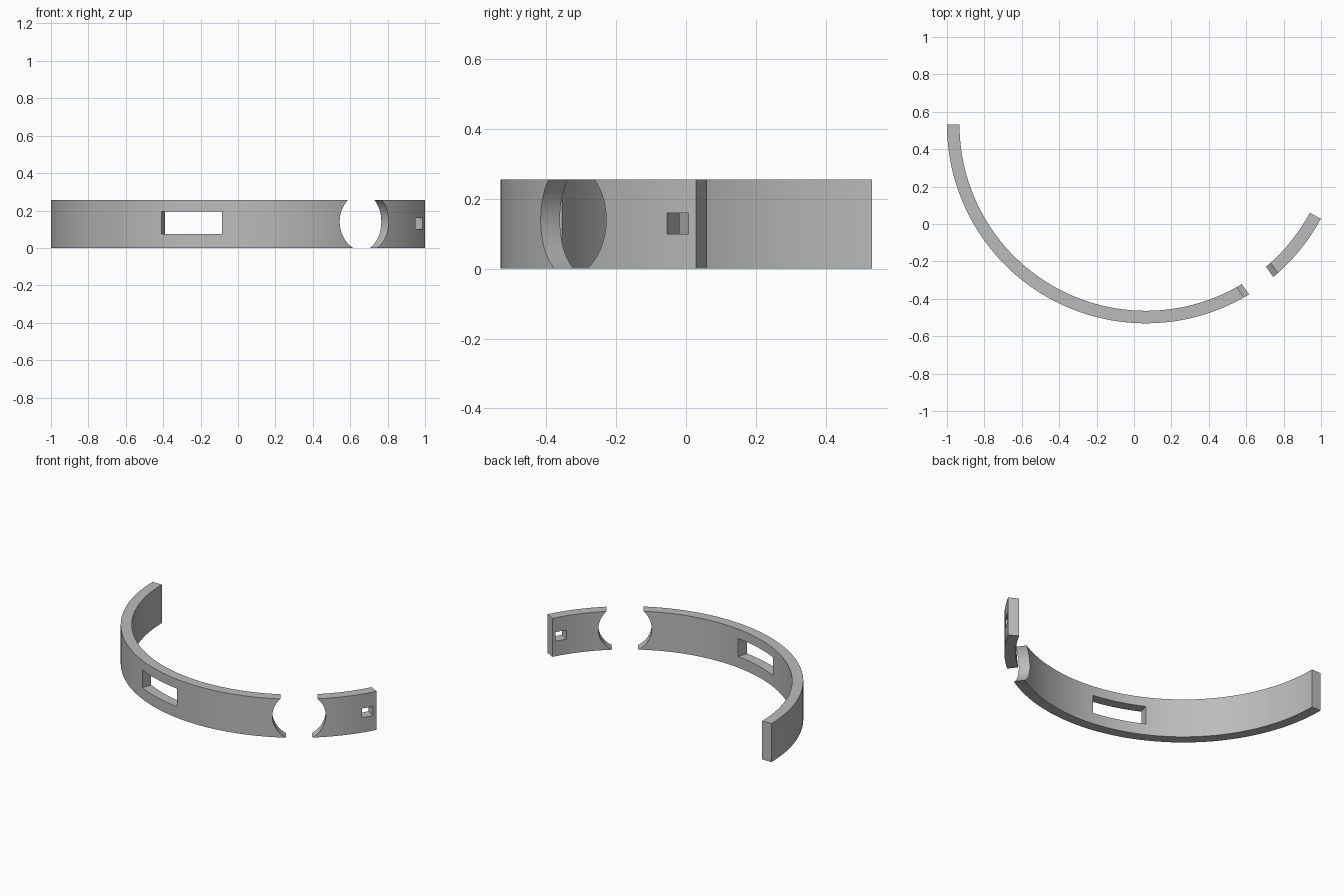
import bpy, bmesh
from math import radians, cos, sin
from mathutils import Matrix, Vector

cube = bpy.data.objects.get("Cube")
if cube:
    bpy.data.objects.remove(cube)

CX, CY = 0.063, 0.532
R_OUT, R_IN, HEIGHT = 1.063, 0.996, 0.256
SPLIT, END = 305.6, 331.7      # bearings in degrees around the arc centre

grey = bpy.data.materials.new("grey")
grey.use_nodes = True
grey.diffuse_color = (0.5, 0.5, 0.5, 1)
grey.node_tree.nodes["Principled BSDF"].inputs["Base Color"].default_value = (0.5, 0.5, 0.5, 1)


def finish(name, bm):
    bmesh.ops.recalc_face_normals(bm, faces=bm.faces)
    mesh = bpy.data.meshes.new(name)
    bm.to_mesh(mesh)
    bm.free()
    obj = bpy.data.objects.new(name, mesh)
    bpy.context.collection.objects.link(obj)
    mesh.materials.append(grey)
    return obj


def arc_band(name, start, end):
    """Rectangular section spun about the arc centre."""
    bm = bmesh.new()
    d = Vector((cos(radians(start)), sin(radians(start)), 0))
    section = [(R_IN, 0), (R_OUT, 0), (R_OUT, HEIGHT), (R_IN, HEIGHT)]
    verts = [bm.verts.new(Vector((CX, CY, z)) + d * r) for r, z in section]
    first = bm.faces.new(verts)
    spun = bmesh.ops.spin(bm, geom=[first] + first.edges[:] + verts,
                          cent=(CX, CY, 0), axis=(0, 0, 1),
                          angle=radians(end - start), steps=round((end - start) / 1.5))
    if first.is_valid and all(len(e.link_faces) == 1 for e in first.edges):
        bm.faces.remove(first)
    bmesh.ops.remove_doubles(bm, verts=bm.verts, dist=1e-5)
    bmesh.ops.holes_fill(bm, edges=[e for e in bm.edges if e.is_boundary], sides=4)
    return finish(name, bm)


def radial_frame(bearing, z):
    """Local x points outward through the wall of the band."""
    mid = (R_IN + R_OUT) / 2
    return (Matrix.Translation((CX, CY, z)) @ Matrix.Rotation(radians(bearing), 4, 'Z')
            @ Matrix.Translation((mid, 0, 0)))


def slot_cutter(name, bearing, z, width, height):
    bm = bmesh.new()
    bmesh.ops.create_cube(bm, size=1, matrix=radial_frame(bearing, z)
                          @ Matrix.Diagonal((0.3, width, height, 1)))
    return finish(name, bm)


def round_cutter(name, bearing, z, radius):
    bm = bmesh.new()
    bmesh.ops.create_cone(bm, cap_ends=True, segments=96, radius1=radius, radius2=radius,
                          depth=0.4, matrix=radial_frame(bearing, z)
                          @ Matrix.Rotation(radians(90), 4, 'Y'))
    return finish(name, bm)


def cut(obj, cutters):
    for c in cutters:
        m = obj.modifiers.new("cut", 'BOOLEAN')
        m.operation, m.solver, m.object = 'DIFFERENCE', 'EXACT', c
    bpy.ops.object.select_all(action='DESELECT')
    obj.select_set(True)
    bpy.context.view_layer.objects.active = obj
    for m in list(obj.modifiers):
        bpy.ops.object.modifier_apply(modifier=m.name)
    bpy.ops.object.shade_smooth_by_angle(angle=radians(30))


# Two lengths of band parted by a large round opening
long_band = arc_band("long_band", 180, SPLIT)
short_band = arc_band("short_band", SPLIT, END)

round_hole = round_cutter("round_hole", SPLIT, 0.14, 0.161)
wide_slot = slot_cutter("wide_slot", 252.8, 0.134, 0.34, 0.12)
small_slot = slot_cutter("small_slot", 328.5, 0.13, 0.072, 0.06)

cut(long_band, [round_hole, wide_slot])
cut(short_band, [round_hole, small_slot])

# Cutters are no longer needed
for c in (round_hole, wide_slot, small_slot):
    bpy.data.objects.remove(c)
